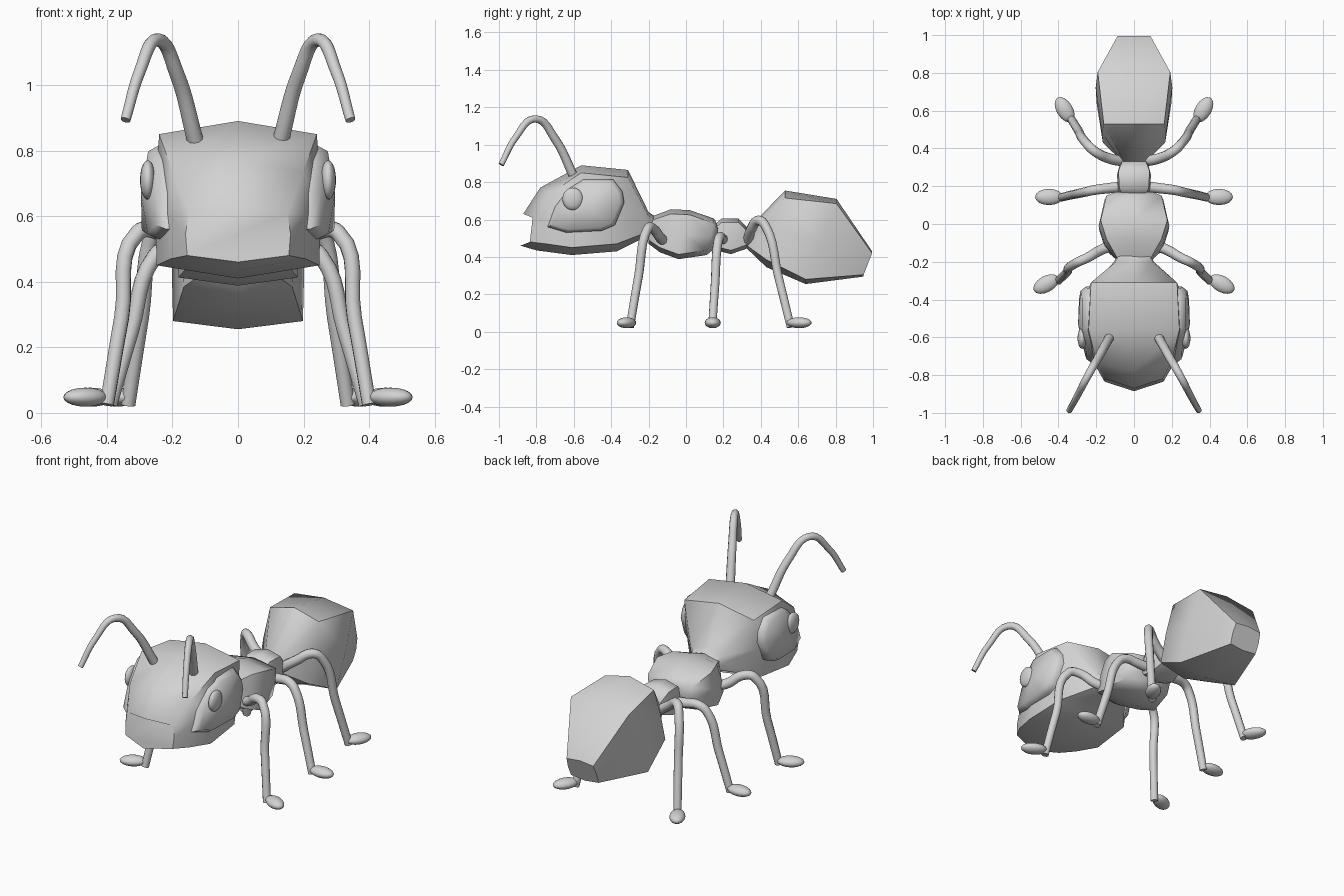
import bpy, bmesh, math
from mathutils import Vector

if "Cube" in bpy.data.objects:
    bpy.data.objects.remove(bpy.data.objects["Cube"])

grey = bpy.data.materials.new("plain grey")
grey.diffuse_color = (0.65, 0.65, 0.65, 1)
grey.use_nodes = True
grey.node_tree.nodes["Principled BSDF"].inputs["Base Color"].default_value = grey.diffuse_color


def finish(obj, angle):
    """Material, outward normals and angle-limited smooth shading."""
    obj.data.materials.clear()
    obj.data.materials.append(grey)
    bm = bmesh.new()
    bm.from_mesh(obj.data)
    bmesh.ops.recalc_face_normals(bm, faces=bm.faces)
    bm.to_mesh(obj.data)
    bm.free()
    bpy.ops.object.select_all(action='DESELECT')
    obj.select_set(True)
    bpy.context.view_layer.objects.active = obj
    bpy.ops.object.shade_smooth_by_angle(angle=math.radians(angle))


def add_mesh(name, bm, angle=50):
    mesh = bpy.data.meshes.new(name)
    bm.to_mesh(mesh)
    bm.free()
    obj = bpy.data.objects.new(name, mesh)
    bpy.context.collection.objects.link(obj)
    finish(obj, angle)
    return obj


def bridge(bm, a, b):
    for i in range(len(a)):
        j = (i + 1) % len(a)
        bm.faces.new((a[i], a[j], b[j], b[i]))


def body(name, sections):
    """Loft of eight-sided sections: y top, y bottom, z top, z bottom,
    half width, corner drop, y shift of the corners."""
    bm = bmesh.new()
    rings = []
    for yt, yb, zt, zb, w, d, dy in sections:
        ym, zm = (yt + yb) / 2 + dy, (zt + zb) / 2
        half = [(w * .97, yt + dy, zt - d), (w + .005, ym, zm), (w, yb + dy, zb + d)]
        pts = [(0, yt, zt)] + half + [(0, yb, zb)]
        pts += [(-x, y, z) for x, y, z in reversed(half)]
        rings.append([bm.verts.new(p) for p in pts])
    for a, b in zip(rings, rings[1:]):
        bridge(bm, a, b)
    bm.faces.new(rings[0])
    bm.faces.new(rings[-1])
    return add_mesh(name, bm)


# Body segments
body("head", [
    (-.87, -.885, .63, .46, .155, .02, .05),
    (-.78, -.80, .77, .435, .205, .035, .05),
    (-.56, -.61, .89, .41, .248, .04, 0),
    (-.31, -.37, .865, .43, .235, .04, 0),
    (-.20, -.20, .64, .515, .10, .02, 0),
    (-.14, -.14, .60, .50, .07, .02, 0)])
body("thorax", [
    (-.20, -.20, .61, .47, .08, .02, 0),
    (-.08, -.14, .655, .425, .15, .025, 0),
    (.02, -.04, .65, .388, .182, .025, 0),
    (.15, .11, .605, .41, .15, .025, 0),
    (.17, .16, .57, .45, .10, .02, 0)])
body("waist", [
    (.14, .14, .56, .47, .06, .02, 0),
    (.19, .18, .605, .43, .08, .02, 0),
    (.28, .24, .605, .415, .085, .02, 0),
    (.33, .34, .555, .45, .065, .02, 0)])
body("abdomen", [
    (.32, .32, .54, .45, .05, .015, 0),
    (.53, .43, .755, .345, .165, .04, 0),
    (.805, .64, .71, .255, .198, .025, 0),
    (.995, .95, .43, .295, .09, .01, 0)])


# Eyes: domed plates following the side of the head
outline = [(-.74, .56), (-.70, .67), (-.62, .77), (-.55, .815), (-.39, .815),
           (-.34, .75), (-.33, .69), (-.38, .57), (-.45, .54), (-.64, .53)]


def eye_x(y, z, out):
    t = min(1, max(0, (y + .74) / .19))
    return .195 + .045 * t + out - .08 * (z - .66)


for side, label in ((1, "right"), (-1, "left")):
    bm = bmesh.new()
    rings = []
    for scale, out in ((1, -.03), (1, .015), (.88, .045)):
        ring = []
        for y, z in outline:
            y, z = -.53 + (y + .53) * scale, .67 + (z - .67) * scale
            ring.append(bm.verts.new((side * eye_x(y, z, out), y, z)))
        rings.append(ring)
    bridge(bm, rings[0], rings[1])
    bridge(bm, rings[1], rings[2])
    bm.faces.new(rings[0])
    hub = bm.verts.new((side * .296, -.53, .67))
    for i in range(len(outline)):
        bm.faces.new((rings[2][i], rings[2][(i + 1) % len(outline)], hub))
    add_mesh(label + "_eye", bm, 60)


def ellipsoid(name, centre, radii, turn=0, tilt=0):
    bpy.ops.mesh.primitive_uv_sphere_add(segments=16, ring_count=10, radius=1,
                                         location=centre, rotation=(tilt, 0, turn))
    obj = bpy.context.object
    obj.name = name
    obj.scale = radii
    bpy.ops.object.transform_apply(location=False, rotation=True, scale=True)
    finish(obj, 60)


def tube(name, points, radius, taper=(1, 1)):
    """Round tube through a smooth path, with closed ends."""
    curve = bpy.data.curves.new(name, 'CURVE')
    curve.dimensions = '3D'
    curve.bevel_depth = radius
    curve.bevel_resolution = 3
    curve.use_fill_caps = True
    curve.resolution_u = 6
    spline = curve.splines.new('BEZIER')
    spline.bezier_points.add(len(points) - 1)
    for i, (bp, p) in enumerate(zip(spline.bezier_points, points)):
        bp.co = Vector(p)
        bp.handle_left_type = bp.handle_right_type = 'AUTO'
        bp.radius = taper[0] + (taper[1] - taper[0]) * i / (len(points) - 1)
    obj = bpy.data.objects.new(name, curve)
    bpy.context.collection.objects.link(obj)
    bpy.ops.object.select_all(action='DESELECT')
    obj.select_set(True)
    bpy.context.view_layer.objects.active = obj
    bpy.ops.object.convert(target='MESH')
    finish(bpy.context.object, 50)


# Leg paths, then foot centre and foot direction
legs = {
    "front": ([(.10, -.11, .48), (.17, -.135, .50), (.25, -.18, .555), (.305, -.205, .55),
               (.355, -.255, .29), (.40, -.30, .025)], (.465, -.318, .048), (.10, -.055)),
    "middle": ([(.04, .20, .49), (.13, .19, .50), (.21, .18, .505), (.255, .17, .475),
                (.325, .155, .25), (.39, .14, .025)], (.45, .143, .048), (1, 0)),
    "hind": ([(.04, .33, .48), (.14, .35, .55), (.215, .39, .595), (.25, .425, .565),
              (.295, .495, .29), (.335, .56, .025)], (.367, .605, .048), (.06, .10))}
antenna = [(.13, -.60, .83), (.185, -.70, 1.03), (.245, -.805, 1.138),
           (.30, -.91, 1.04), (.343, -.988, .893)]

for side, label in ((1, "right"), (-1, "left")):
    for place, (path, foot, aim) in legs.items():
        tube(f"{label}_{place}_leg", [(side * x, y, z) for x, y, z in path], .026, (1.1, .85))
        ellipsoid(f"{label}_{place}_foot", (side * foot[0], foot[1], foot[2]),
                  (.074, .043, .029), math.atan2(aim[1], side * aim[0]))
    tube(label + "_antenna", [(side * x, y, z) for x, y, z in antenna], .022, (1.15, .7))
    # Pupil bead on the front of the eye
    ellipsoid(label + "_pupil", (side * .275, -.605, .71), (.024, .056, .06))
